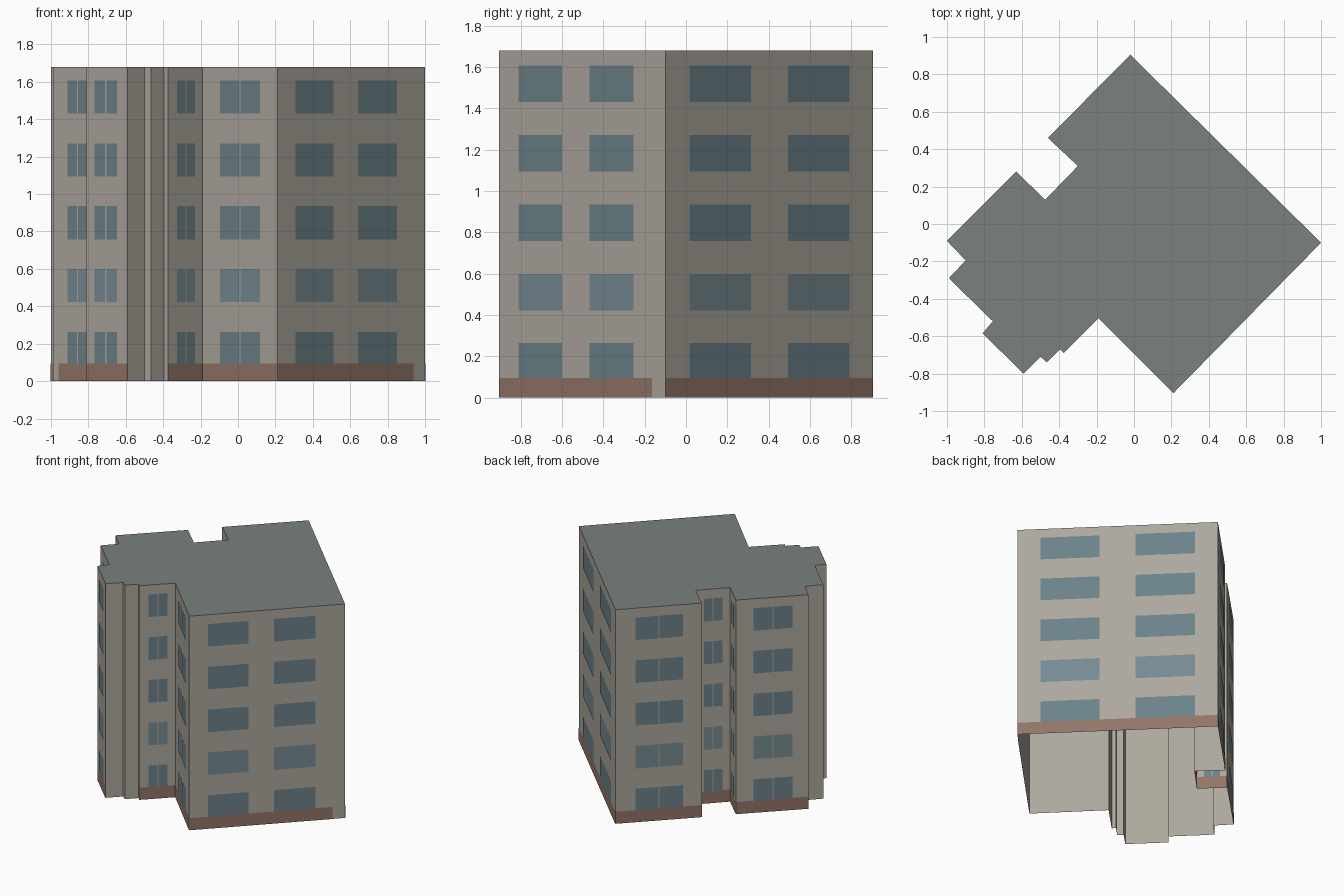
import bpy, bmesh
from mathutils import Vector

if "Cube" in bpy.data.objects:
    bpy.data.objects.remove(bpy.data.objects["Cube"])

H = 1.68            # building height
BAND = 0.095        # height of the brick base band
FLOORS, PITCH = 5, 0.336
SILL, WIN_H = 0.086, 0.177
OFF = 0.002         # how far panes and band sit in front of the wall

# Floor plan, anticlockwise from the rear corner
PLAN = [(-.02, .905), (-.46, .46), (-.30, .31), (-.475, .13), (-.63, .28),
        (-1, -.09), (-.90, -.195), (-.99, -.29), (-.755, -.52), (-.81, -.585),
        (-.59, -.80), (-.50, -.71), (-.465, -.74), (-.395, -.67),
        (-.375, -.69), (-.19, -.505), (.21, -.905), (1, -.10)]

# Wall index -> window spans along the wall (0..1)
PAIRED = {0: (.23, .78), 1: (.24, .77), 2: (.24, .77), 3: (.24, .77),
          4: (.24, .78), 7: (.34, .79), 9: (.20, .75), 14: (.26, .78),
          15: (.24, .775)}
WIDE = {16: [(.12, .38), (.545, .81)], 17: [(.115, .41), (.59, .885)]}
# Wall index -> extent of the base band
BANDS = {i: (0, 1) for i in (0, 1, 2, 3, 4, 5, 9, 14, 15, 17)}
BANDS.update({7: (.14, 1), 16: (0, .92)})


def material(name, rgb):
    m = bpy.data.materials.new(name)
    m.diffuse_color = (*rgb, 1)
    m.use_nodes = True
    m.node_tree.nodes["Principled BSDF"].inputs["Base Color"].default_value = m.diffuse_color
    return m


def finish(name, bm, mat):
    me = bpy.data.meshes.new(name)
    bm.to_mesh(me)
    bm.free()
    me.materials.append(mat)
    ob = bpy.data.objects.new(name, me)
    bpy.context.collection.objects.link(ob)
    return ob


def wall_quad(bm, i, t0, t1, z0, z1, off=OFF):
    """Upright rectangle on wall i between fractions t0 and t1."""
    a = Vector((*PLAN[i], 0))
    b = Vector((*PLAN[(i + 1) % len(PLAN)], 0))
    d = b - a
    n = Vector((d.y, -d.x, 0)).normalized() * off
    p, q = a + d * t0 + n, a + d * t1 + n
    up0, up1 = Vector((0, 0, z0)), Vector((0, 0, z1))
    bm.faces.new([bm.verts.new(v) for v in (p + up0, q + up0, q + up1, p + up1)])


def wall_length(i):
    return (Vector(PLAN[(i + 1) % len(PLAN)]) - Vector(PLAN[i])).length


plaster = material("plaster", (.42, .39, .34))
brick = material("brick", (.29, .18, .14))
roofing = material("roofing", (.19, .22, .205))
glass = material("glass", (.15, .225, .255))
pale_glass = material("pale_glass", (.18, .26, .29))

# Outer walls, open underneath
bm = bmesh.new()
for i in range(len(PLAN)):
    wall_quad(bm, i, 0, 1, 0, H, 0)
bmesh.ops.remove_doubles(bm, verts=bm.verts, dist=1e-4)
finish("walls", bm, plaster)

# Flat roof
bm = bmesh.new()
bm.faces.new([bm.verts.new((x, y, H)) for x, y in PLAN])
finish("roof", bm, roofing)

# Brick base band
bm = bmesh.new()
for i, (t0, t1) in BANDS.items():
    wall_quad(bm, i, t0, t1, 0, BAND)
finish("base_band", bm, brick)

# Windows, floor by floor; paired panes leave a narrow mullion gap
for f in range(FLOORS):
    bm = bmesh.new()
    z0 = SILL + f * PITCH
    z1 = z0 + WIN_H
    z0 = max(z0, BAND)
    for i, (t0, t1) in PAIRED.items():
        mid, gap = (t0 + t1) / 2, .004 / wall_length(i)
        wall_quad(bm, i, t0, mid - gap, z0, z1)
        wall_quad(bm, i, mid + gap, t1, z0, z1)
    for i, spans in WIDE.items():
        for t0, t1 in spans:
            wall_quad(bm, i, t0, t1, z0, z1)
    finish(f"windows_floor_{f + 1}", bm, pale_glass if f == 1 else glass)
